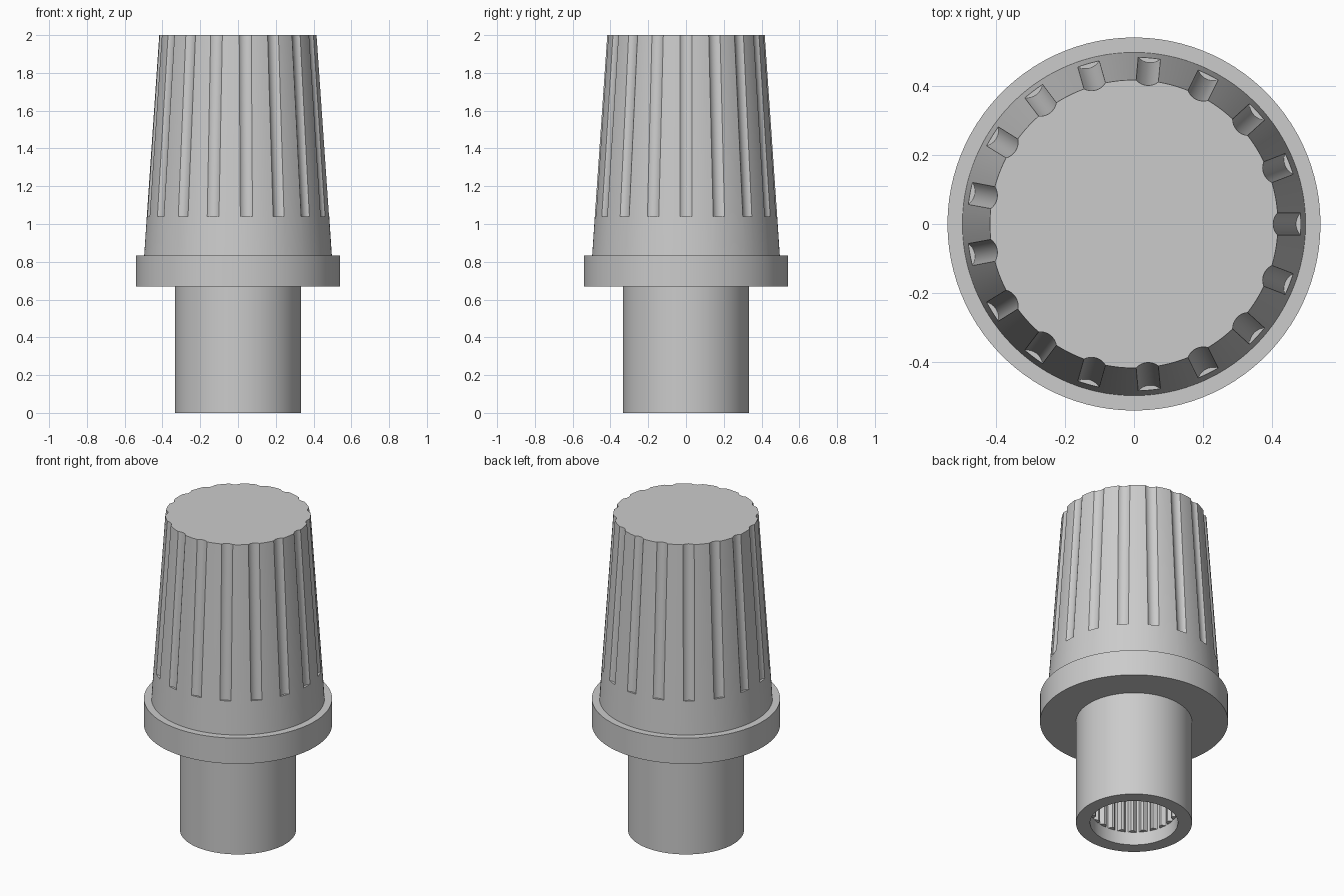
import bpy, bmesh, math
from mathutils import Vector

cube = bpy.data.objects.get("Cube")
if cube:
    bpy.data.objects.remove(cube, do_unlink=True)

grey = bpy.data.materials.new("plain grey")
grey.use_nodes = True
colour = (0.6, 0.6, 0.6, 1)
grey.diffuse_color = colour
grey.node_tree.nodes["Principled BSDF"].inputs["Base Color"].default_value = colour


def loft(name, rings, cap_start=True, cap_end=True):
    """Skin a list of equally long point rings into one smooth-by-angle part."""
    bm = bmesh.new()
    loops = [[bm.verts.new(p) for p in ring] for ring in rings]
    n = len(loops[0])
    for a, b in zip(loops, loops[1:]):
        for i in range(n):
            j = (i + 1) % n
            bm.faces.new((a[i], a[j], b[j], b[i]))
    if cap_start:
        bm.faces.new(loops[0][::-1])
    if cap_end:
        bm.faces.new(loops[-1])
    bmesh.ops.remove_doubles(bm, verts=bm.verts, dist=1e-5)
    bmesh.ops.recalc_face_normals(bm, faces=bm.faces)
    mesh = bpy.data.meshes.new(name)
    bm.to_mesh(mesh)
    bm.free()
    mesh.materials.append(grey)
    obj = bpy.data.objects.new(name, mesh)
    bpy.context.collection.objects.link(obj)
    bpy.ops.object.select_all(action='DESELECT')
    obj.select_set(True)
    bpy.context.view_layer.objects.active = obj
    bpy.ops.object.shade_smooth_by_angle(angle=math.radians(20))
    return obj


def polar(r, a, z):
    return Vector((r * math.cos(a), r * math.sin(a), z))


def circle(r, z, n=100):
    return [polar(r, math.tau * i / n, z) for i in range(n)]


# Fluted grip
FLUTES, DEPTH, CUT = 17, 0.014, 0.047


def flute_ring(r, z, notched):
    c = r - DEPTH + CUT
    t_max = math.acos((c * c + CUT * CUT - r * r) / (2 * c * CUT))
    pitch = math.tau / FLUTES
    notch = []
    for k in range(-4, 5):
        t = t_max * k / 4
        x, y = c - CUT * math.cos(t), CUT * math.sin(t)
        notch.append((math.hypot(x, y) if notched else r, math.atan2(y, x)))
    edge = notch[-1][1]
    land = [(r, edge + (pitch - 2 * edge) * k / 5) for k in range(1, 5)]
    return [polar(q, a + pitch * i, z) for i in range(FLUTES) for q, a in notch + land]


loft("fluted_grip", [
    flute_ring(0.497, 0.83, False),
    flute_ring(0.483, 1.04, False),
    flute_ring(0.483, 1.04, True),
    flute_ring(0.417, 2.0, True),
])

# Collar
loft("collar", [circle(0.54, 0.67), circle(0.54, 0.833)])

# Stem with a splined socket
TEETH = 25
BORE, TIP = 0.252, 0.23


def spline_ring(z):
    """Four points per tooth: two at the tip, two in the gap."""
    return [polar(TIP if i % 4 in (0, 1) else BORE, math.tau * i / (4 * TEETH), z)
            for i in range(4 * TEETH)]


loft("stem", [
    circle(0.333, 0.67),
    circle(0.333, 0),
    circle(BORE, 0),
    circle(BORE, 0.083),
    spline_ring(0.083),
    spline_ring(0.6),
])
